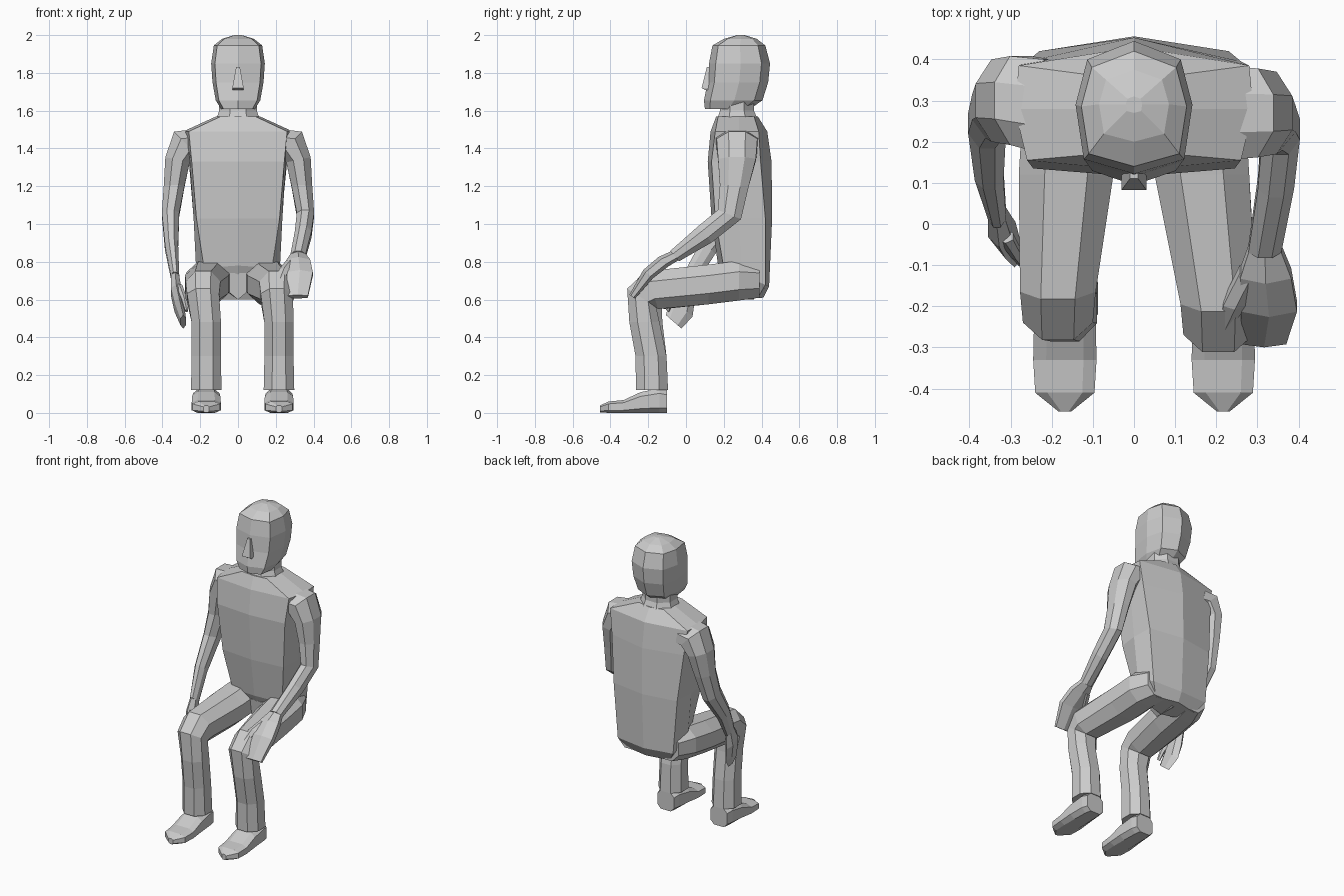
import bpy, bmesh
from math import cos, sin, pi, radians
from mathutils import Vector


def skin(name, loops):
    """Bridge a stack of equal point loops and cap both ends."""
    bm = bmesh.new()
    rows = [[bm.verts.new(p) for p in loop] for loop in loops]
    n = len(rows[0])
    for a, b in zip(rows, rows[1:]):
        for i in range(n):
            j = (i + 1) % n
            bm.faces.new((a[i], a[j], b[j], b[i]))
    bm.faces.new(rows[0])
    bm.faces.new(rows[-1])
    bmesh.ops.recalc_face_normals(bm, faces=bm.faces)
    mesh = bpy.data.meshes.new(name)
    bm.to_mesh(mesh)
    bm.free()
    ob = bpy.data.objects.new(name, mesh)
    bpy.context.collection.objects.link(ob)
    return ob


def ring(c, a, b, tilt=0, roll=0, n=8, power=1.0):
    """Polygon of half-width a along x (rolled) and half-depth b along the tilted axis."""
    t, r = radians(tilt), radians(roll)
    u = Vector((cos(r), 0, sin(r)))
    v = Vector((0, cos(t), sin(t)))
    soft = lambda k: (abs(k) ** power) * (1 if k > 0 else -1)
    phase = pi / n
    top = cos(phase)
    pts = []
    for i in range(n):
        w = 2 * pi * i / n + phase
        x, y = cos(w) / top, sin(w) / (top if n % 4 == 0 else 1)
        pts.append(Vector(c) + u * a * soft(x) + v * b * soft(y))
    return pts


def limb(name, rows, n=8, power=1.0):
    """Rows are centre x y z, half-width, half-depth, tilt and optional roll."""
    return skin(name, [ring(r[:3], r[3], r[4], r[5], r[6] if len(r) > 6 else 0, n, power)
                       for r in rows])


def upright(name, rows, n=8, power=1.0):
    """Rows are z, half-width, front y, back y."""
    return skin(name, [ring((0, (f + k) / 2, z), a, (k - f) / 2, 0, 0, n, power)
                       for z, a, f, k in rows])


def mirrored(yc, half, yk):
    """Closed outline from centre front, right-hand points and centre back."""
    return [(0, yc)] + half + [(0, yk)] + [(-x, y) for x, y in reversed(half)]


# Torso: z front, z back, centre front y, then front, side, back corners and spine y
torso_rows = [
    (1.57, 1.57, .16, .09, .17, .115, .28, .09, .36, .38),
    (1.49, 1.49, .13, .26, .155, .29, .28, .28, .385, .43),
    (1.33, 1.33, .115, .245, .135, .255, .27, .26, .395, .453),
    (1.03, 1.03, .135, .22, .155, .235, .28, .23, .42, .456),
    (.78, .67, .17, .18, .20, .22, .30, .20, .42, .44),
    (.60, .61, .25, .08, .27, .14, .31, .15, .38, .41),
]
loops = []
for zf, zb, yc, xf, yf, xs, ys, xb, yb, yk in torso_rows:
    flat = mirrored(yc, [(xf, yf), (xs, ys), (xb, yb)], yk)
    loops.append([(x, y, zf + (zb - zf) * (y - yc) / (yk - yc)) for x, y in flat])
skin("torso", loops)

# Triangular wedge between the thighs
skin("crotch", [[(-w, y, .74), (w, y, .74), (0, y + .02, .60)]
                for w, y in ((.17, .19), (.19, .34))])

# Neck
upright("neck", [(1.54, .12, .16, .385), (1.60, .10, .18, .36), (1.67, .10, .18, .36)])

# Head: z, half-width, front y, back y, with a broad face and a rounder back
head_rows = [(1.61, .09, .10, .34), (1.655, .118, .095, .405), (1.75, .135, .115, .435),
             (1.85, .142, .122, .445), (1.945, .128, .14, .42),
             (1.98, .085, .20, .375), (2.0, .02, .27, .31)]
skin("head", [[(x, y, z) for x, y in mirrored(f, [
    (a * .86, f + .11 * (k - f)), (a, f + .52 * (k - f)), (a * .8, f + .86 * (k - f))], k)]
    for z, a, f, k in head_rows])
upright("nose", [(1.83, .010, .110, .16), (1.72, .030, .083, .16), (1.71, .028, .10, .16)], 4)

# Legs and shoes: each leg differs slightly in knee and foot position
for side, s, knee, foot, dy in (("left", -1, .185, .168, 0), ("right", 1, .205, .217, -.03)):
    limb(side + "_leg", [
        (s * .13, .39, .70, .09, .09, 90),
        (s * .155, .28, .70, .115, .105, 90),
        (s * .165, .12, .68, .115, .105, 90),
        (s * knee, -.15 + dy, .65, .092, .105, 108),
        (s * knee, -.205 + dy, .61, .085, .09, 148),
        (s * foot, -.205 + dy / 2, .48, .078, .08, 180),
        (s * foot, -.185, .30, .077, .082, 180),
        (s * foot, -.18, .12, .081, .085, 180)], 8, .9)
    limb(side + "_shoe", [
        (s * foot, -.10, .06, .06, .06, 90),
        (s * foot, -.14, .065, .07, .065, 90),
        (s * foot, -.24, .055, .075, .055, 90),
        (s * foot, -.33, .034, .077, .034, 90),
        (s * foot, -.41, .030, .072, .030, 90),
        (s * foot, -.456, .021, .015, .018, 90)], 8, .6)


# Shoulder and upper arm, shared by both sides
def upper_arm(s, dy):
    return [(s * .21, .275 + dy / 2, 1.43, .075, .115, 0, s * 75),
            (s * .275, .28 + dy, 1.425, .09, .108, 0, s * 45),
            (s * .320, .28 + dy, 1.34, .066, .10, 0, s * 12),
            (s * .338, .265 + dy, 1.20, .055, .076, -5),
            (s * .357, .235 + dy / 2, 1.05, .046, .066, -22)]


# Forearms, posed separately
limb("right_arm", upper_arm(1, -.01) + [
    (.345, .10, .945, .044, .056, -50), (.318, -.06, .83, .040, .036, -50)])
limb("left_arm", upper_arm(-1, .02) + [
    (-.352, .12, .88, .035, .052, -48), (-.333, .025, .72, .022, .042, -38)])

# Right hand resting on the knee, left hand hanging beside the thigh
limb("right_hand", [(.318, -.05, .837, .036, .030, -50), (.320, -.12, .80, .062, .036, -45),
                    (.328, -.20, .735, .068, .034, -40), (.316, -.285, .615, .054, .018, -35)], 6)
limb("right_thumb", [(.285, -.11, .80, .028, .028, -45), (.245, -.19, .75, .028, .026, -45),
                     (.215, -.26, .68, .014, .016, -45)], 6)
limb("left_hand", [(-.334, .03, .73, .020, .038, -38), (-.327, -.005, .64, .028, .066, -38),
                   (-.312, -.025, .56, .024, .078, -40), (-.290, -.065, .482, .015, .054, -41)], 6)
limb("left_thumb", [(-.312, -.03, .67, .018, .022, -40), (-.285, -.075, .60, .014, .018, -40),
                    (-.272, -.098, .54, .008, .010, -40)], 6)
